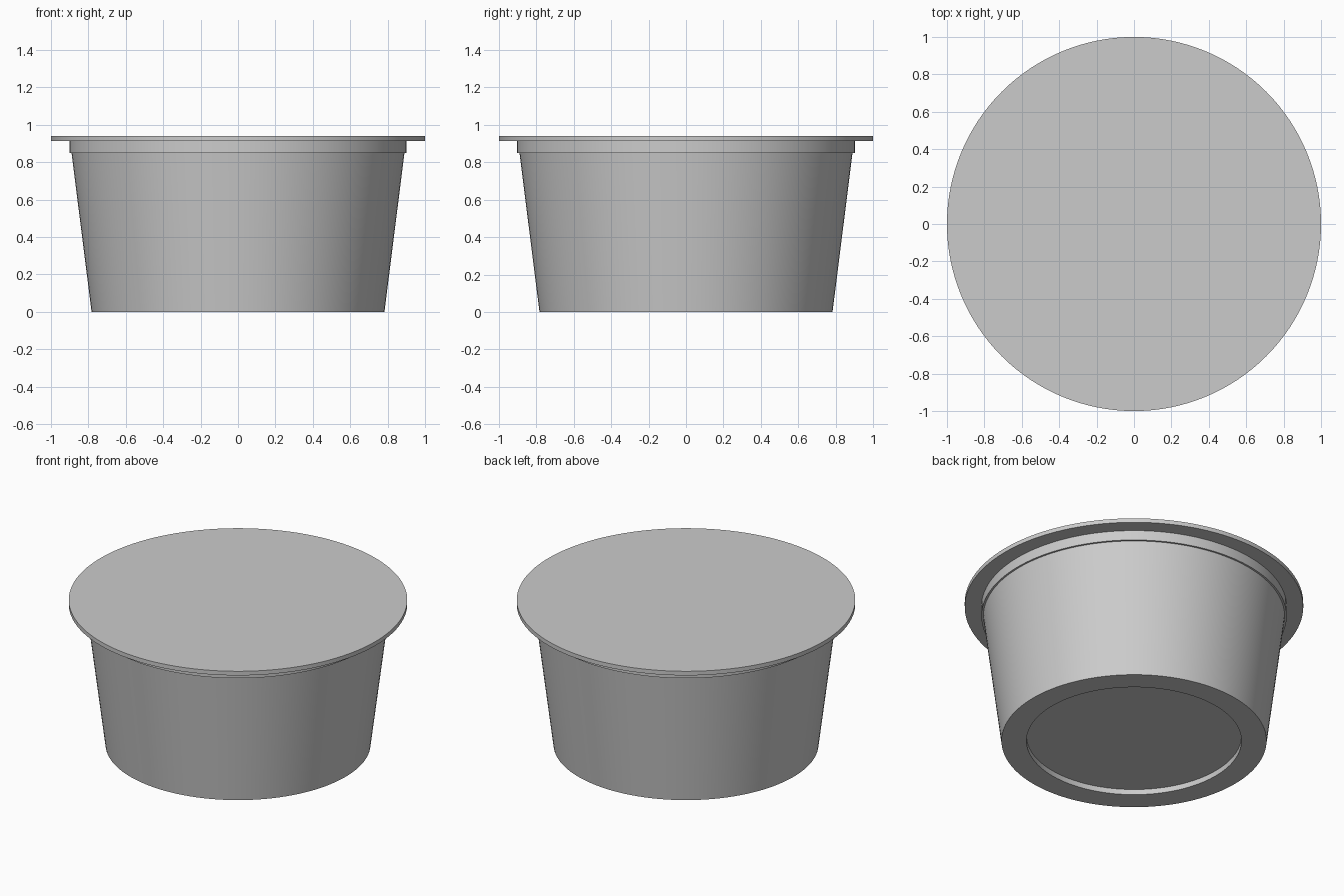
import bpy, bmesh, math

if "Cube" in bpy.data.objects:
    bpy.data.objects.remove(bpy.data.objects["Cube"])

SEGMENTS = 128

grey = bpy.data.materials.new("light_grey")
grey.diffuse_color = (0.6, 0.6, 0.6, 1)
grey.use_nodes = True
grey.node_tree.nodes["Principled BSDF"].inputs["Base Color"].default_value = grey.diffuse_color


def lathe(name, profile):
    """Spin an (r, z) profile that starts and ends on the axis."""
    bm = bmesh.new()
    verts = [bm.verts.new((r, 0, z)) for r, z in profile]
    edges = [bm.edges.new(pair) for pair in zip(verts, verts[1:])]
    bmesh.ops.spin(bm, geom=verts + edges, cent=(0, 0, 0), axis=(0, 0, 1),
                   angle=math.tau, steps=SEGMENTS, use_merge=True)
    bmesh.ops.remove_doubles(bm, verts=bm.verts, dist=1e-4)
    bmesh.ops.recalc_face_normals(bm, faces=bm.faces)
    mesh = bpy.data.meshes.new(name)
    bm.to_mesh(mesh)
    bm.free()
    mesh.materials.append(grey)
    obj = bpy.data.objects.new(name, mesh)
    bpy.context.collection.objects.link(obj)
    bpy.context.view_layer.objects.active = obj
    obj.select_set(True)
    bpy.ops.object.shade_smooth_by_angle(angle=math.radians(30))
    obj.select_set(False)
    return obj


# Tapered cup with recessed base and a stepped collar under the lid
lathe("cup_body", [(0, 0.035), (0.635, 0.035), (0.635, 0), (0.783, 0),
                   (0.89, 0.85), (0.902, 0.85), (0.902, 0.914), (0, 0.914)])

# Thin flat lid overhanging the collar
lathe("lid", [(0, 0.914), (1.0, 0.914), (1.0, 0.941), (0, 0.941)])
